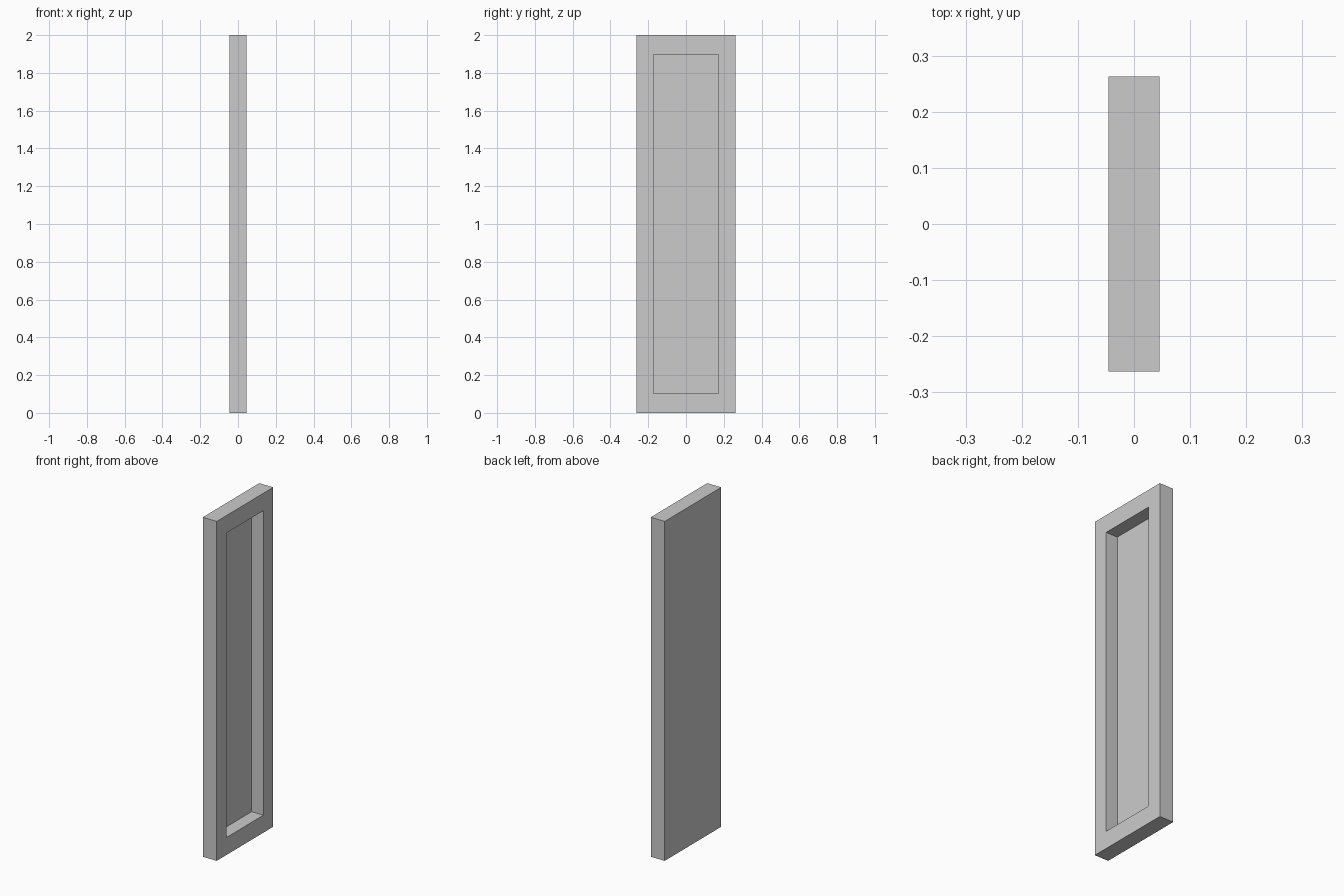
import bpy, bmesh
from mathutils import Matrix, Vector

if "Cube" in bpy.data.objects:
    bpy.data.objects.remove(bpy.data.objects["Cube"])

X, Y, H = 0.0455, 0.263, 2.0      # half thickness, half width, height
IN_Y, IN_Z = 0.172, 0.897         # half size of the opening
DEPTH = 0.077                     # recess depth

# Solid slab
bm = bmesh.new()
bmesh.ops.create_cube(bm, size=1, matrix=Matrix.Translation((0, 0, H / 2)) @ Matrix.Diagonal((2 * X, 2 * Y, H, 1)))
front = max(bm.faces, key=lambda f: f.calc_center_median().x)

# Frame border around the opening
bmesh.ops.inset_region(bm, faces=[front], thickness=0.09)
for v in front.verts:
    v.co.y = IN_Y if v.co.y > 0 else -IN_Y
    v.co.z = H / 2 + (IN_Z if v.co.z > H / 2 else -IN_Z)

# Recess pushed in from the +x side
floor = bmesh.ops.extrude_discrete_faces(bm, faces=[front])["faces"][0]
bmesh.ops.translate(bm, verts=list(floor.verts), vec=Vector((-DEPTH, 0, 0)))
bmesh.ops.recalc_face_normals(bm, faces=bm.faces[:])

mesh = bpy.data.meshes.new("recessed_panel")
bm.to_mesh(mesh)
bm.free()
bpy.context.collection.objects.link(bpy.data.objects.new("recessed_panel", mesh))
